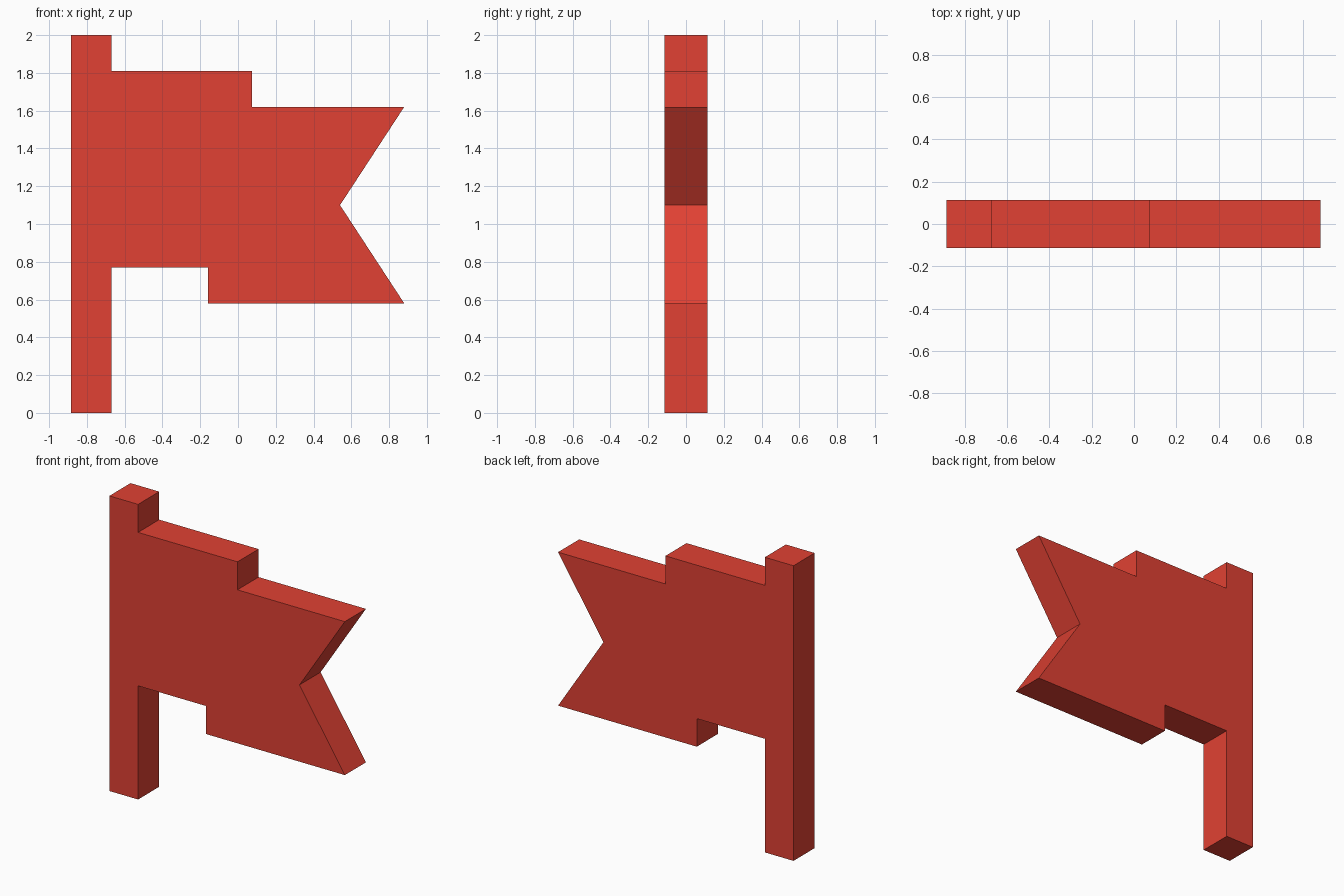
import bpy
import bmesh
from mathutils import Vector

if "Cube" in bpy.data.objects:
    bpy.data.objects.remove(bpy.data.objects["Cube"])

HALF_DEPTH = 0.113

# Flag and pole outline in the x-z plane
OUTLINE = [
    (-0.885, 0.0), (-0.67, 0.0),                    # pole foot
    (-0.67, 0.77), (-0.16, 0.77), (-0.16, 0.58),    # stepped lower edge
    (0.88, 0.58), (0.54, 1.10), (0.88, 1.62),       # swallowtail
    (0.075, 1.62), (0.075, 1.81), (-0.67, 1.81),    # stepped upper edge
    (-0.67, 2.0), (-0.885, 2.0),                    # pole top
]


def extruded_profile(name, points, half_depth, material):
    """Flat outline extruded along y into a closed solid."""
    bm = bmesh.new()
    face = bm.faces.new([bm.verts.new((x, -half_depth, z)) for x, z in points])
    result = bmesh.ops.extrude_face_region(bm, geom=[face], use_keep_orig=True)
    moved = [v for v in result["geom"] if isinstance(v, bmesh.types.BMVert)]
    bmesh.ops.translate(bm, verts=moved, vec=Vector((0, 2 * half_depth, 0)))
    bmesh.ops.recalc_face_normals(bm, faces=bm.faces[:])
    mesh = bpy.data.meshes.new(name)
    bm.to_mesh(mesh)
    bm.free()
    mesh.materials.append(material)
    obj = bpy.data.objects.new(name, mesh)
    bpy.context.collection.objects.link(obj)
    return obj


red = bpy.data.materials.new("flag red")
red.diffuse_color = (0.75, 0.053, 0.033, 1.0)
red.use_nodes = True
red.node_tree.nodes["Principled BSDF"].inputs["Base Color"].default_value = red.diffuse_color

# Pole and flag are one flush solid
extruded_profile("flag_on_pole", OUTLINE, HALF_DEPTH, red)
